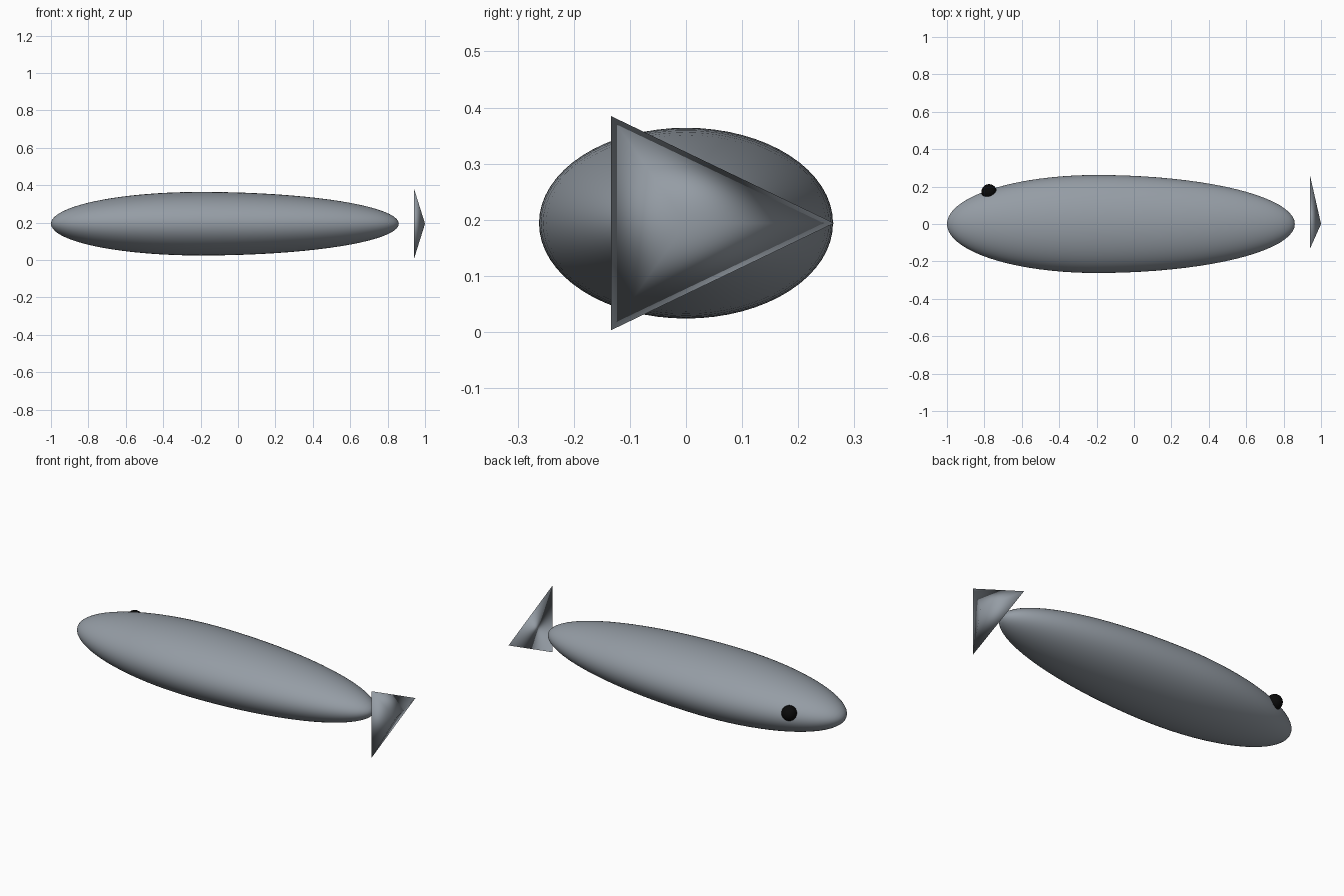
import bpy
import bmesh
from math import pi
from mathutils import Matrix, Vector

cube = bpy.data.objects.get("Cube")
if cube:
    bpy.data.objects.remove(cube, do_unlink=True)

MID_Z = 0.194


def material(name, rgb):
    mat = bpy.data.materials.new(name)
    mat.use_nodes = True
    mat.diffuse_color = (*rgb, 1)
    mat.node_tree.nodes["Principled BSDF"].inputs["Base Color"].default_value = (*rgb, 1)
    return mat


def add_part(name, bm, mat, location):
    bmesh.ops.recalc_face_normals(bm, faces=bm.faces)
    for face in bm.faces:
        face.smooth = True
    mesh = bpy.data.meshes.new(name)
    bm.to_mesh(mesh)
    bm.free()
    mesh.materials.append(mat)
    obj = bpy.data.objects.new(name, mesh)
    obj.location = location
    bpy.context.collection.objects.link(obj)
    return obj


grey = material("slate grey", (0.30, 0.335, 0.375))
black = material("eye black", (0.003, 0.003, 0.003))

# Body: a sphere with poles on x, stretched more towards the tail than the nose
bm = bmesh.new()
bmesh.ops.create_uvsphere(bm, u_segments=64, v_segments=40, radius=1,
                          matrix=Matrix.Rotation(pi / 2, 4, 'Y'))
for v in bm.verts:
    v.co.x *= 1.06 if v.co.x > 0 else 0.80
    v.co.y *= 0.262
    v.co.z *= 0.17
add_part("body", bm, grey, (-0.20, 0, MID_Z))

# Tail: a shallow smooth-shaded three-sided pyramid floating behind the body
bm = bmesh.new()
corners = [bm.verts.new(Vector(p)) for p in
           ((0, 0.264, 0), (0, -0.134, 0.191), (0, -0.134, -0.191))]
tip = bm.verts.new((0.06, 0, 0))
bm.faces.new(corners)
for i in range(3):
    bm.faces.new((corners[i], corners[(i + 1) % 3], tip))
add_part("tail_fin", bm, grey, (0.94, 0, MID_Z))

# Eye: a single small ball half sunk into one side of the head
bm = bmesh.new()
bmesh.ops.create_uvsphere(bm, u_segments=32, v_segments=16, radius=0.041)
add_part("eye", bm, black, (-0.775, 0.172, 0.23))
